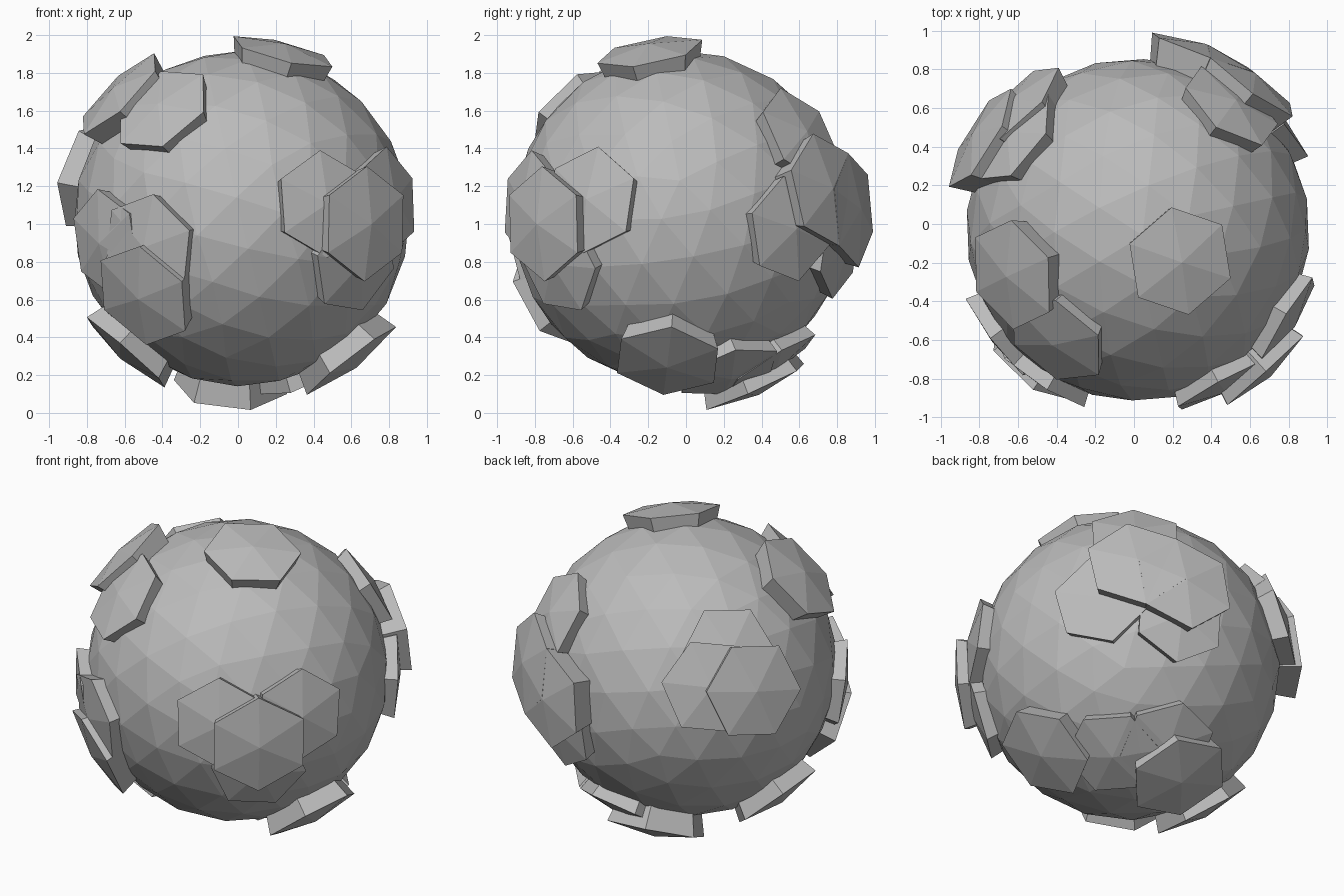
import bpy, bmesh, math
from mathutils import Vector, Matrix

cube = bpy.data.objects.get("Cube")
if cube:
    bpy.data.objects.remove(cube, do_unlink=True)

CENTER = Vector((0.02, -0.03, 1.03))
BODY_RADIUS = 0.89
SPREAD = math.radians(17.3)          # angle from a plate's middle to its corners
LOW, MID, HIGH = 0.96, 0.985, 1.025  # plate heights above the body centre

grey = bpy.data.materials.new("stone_grey")
grey.use_nodes = True
colour = (0.5, 0.5, 0.5, 1)
grey.diffuse_color = colour
grey.node_tree.nodes["Principled BSDF"].inputs["Base Color"].default_value = colour


def finish(bm, name):
    """Turn a bmesh around the body centre into a flat shaded object."""
    bmesh.ops.recalc_face_normals(bm, faces=bm.faces)
    mesh = bpy.data.meshes.new(name)
    bm.to_mesh(mesh)
    bm.free()
    mesh.materials.append(grey)
    obj = bpy.data.objects.new(name, mesh)
    obj.location = CENTER
    bpy.context.collection.objects.link(obj)
    return obj


def plate(name, middle, corner, height):
    """Six-sided domed plate; one of its corners points towards 'corner'."""
    middle = Vector(middle).normalized()
    toward = Vector(corner)
    toward = (toward - middle * toward.dot(middle)).normalized()
    bm = bmesh.new()
    rim, base = [], []
    for i in range(6):
        side = Matrix.Rotation(i * math.tau / 6, 3, middle) @ toward
        ray = middle * math.cos(SPREAD) + side * math.sin(SPREAD)
        rim.append(bm.verts.new(ray * height))
        base.append(bm.verts.new(ray * (BODY_RADIUS - 0.06)))
    top = bm.verts.new(middle * height)
    for i in range(6):
        j = (i + 1) % 6
        bm.faces.new((top, rim[i], rim[j]))
        bm.faces.new((rim[i], base[i], base[j], rim[j]))
    bm.faces.new(base[::-1])
    finish(bm, name)


# Faceted round body
bm = bmesh.new()
bmesh.ops.create_icosphere(bm, subdivisions=3, radius=BODY_RADIUS)
bmesh.ops.rotate(bm, verts=bm.verts, matrix=Matrix.Rotation(0.3, 3, (0.6, 0.8, 0.2)))
finish(bm, "body")

# Single plates: middle direction, corner direction, height
plate("top_plate", (0.23, -0.17, 0.93), (-0.05, -0.07, 0.97), 0.968)
plate("upper_front_plate", (-0.46, -0.62, 0.63), (-0.15, -0.77, 0.545), LOW)
plate("upper_side_plate", (-0.67, -0.24, 0.68), (-0.5, -0.16, 0.86), 1.0)
plate("lower_side_plate", (-0.65, -0.06, -0.75), (-0.84, -0.16, -0.51), MID)
plate("lower_left_plate", (0.6, -0.07, -0.78), (0.79, -0.05, -0.61), 1.0)

# Overlapping front cluster on the left
front_left = (0.67, -0.74, -0.03)
plate("front_cluster_inner", (0.46, -0.85, 0.08), (0.41, -0.78, 0.39), LOW)
plate("front_cluster_outer", (0.8, -0.49, 0.1), (0.78, -0.445, 0.36), LOW)
plate("front_cluster_raised", front_left, (0.67, -0.74, 0.25), HIGH)
plate("front_cluster_lower", (0.65, -0.7, -0.25), (0.645, -0.55, -0.46), LOW)

# Overlapping front cluster on the right
inner, raised = (-0.54, -0.82, -0.16), (-0.55, -0.72, -0.43)
plate("right_cluster_inner", inner, raised, LOW)
plate("right_cluster_outer", (-0.79, -0.6, -0.14), (-0.87, -0.35, 0), LOW)
plate("right_cluster_raised", raised, inner, 1.0)

# Rear cluster on the left: two raised plates over three low ones
near, far = (0.595, 0.79, 0.155), (0.345, 0.937, 0.043)
plate("rear_cluster_near", near, far, HIGH)
plate("rear_cluster_far", far, near, HIGH)
plate("rear_cluster_upper", (0.53, 0.7, 0.48), near, LOW)
plate("rear_cluster_lower_near", (0.765, 0.64, -0.06), near, LOW)
plate("rear_cluster_lower_far", (0.343, 0.926, -0.157), far, LOW)

# Rear cluster on the right
upper, outer, back = (-0.67, 0.5, 0.455), (-0.84, 0.49, 0.24), (-0.633, 0.653, 0.275)
plate("back_cluster_upper", upper, outer, LOW)
plate("back_cluster_outer", outer, upper, 1.02)
plate("back_cluster_rear", back, outer, MID)

# Plates underneath
near, far = (0.36, 0.28, -0.88), (0.12, 0.52, -0.83)
plate("bottom_plate_near", near, far, LOW)
plate("bottom_plate_far", far, near, LOW)
plate("bottom_plate_raised", (-0.06, 0.4, -0.9), (0.06, 0.1, -1), HIGH)
